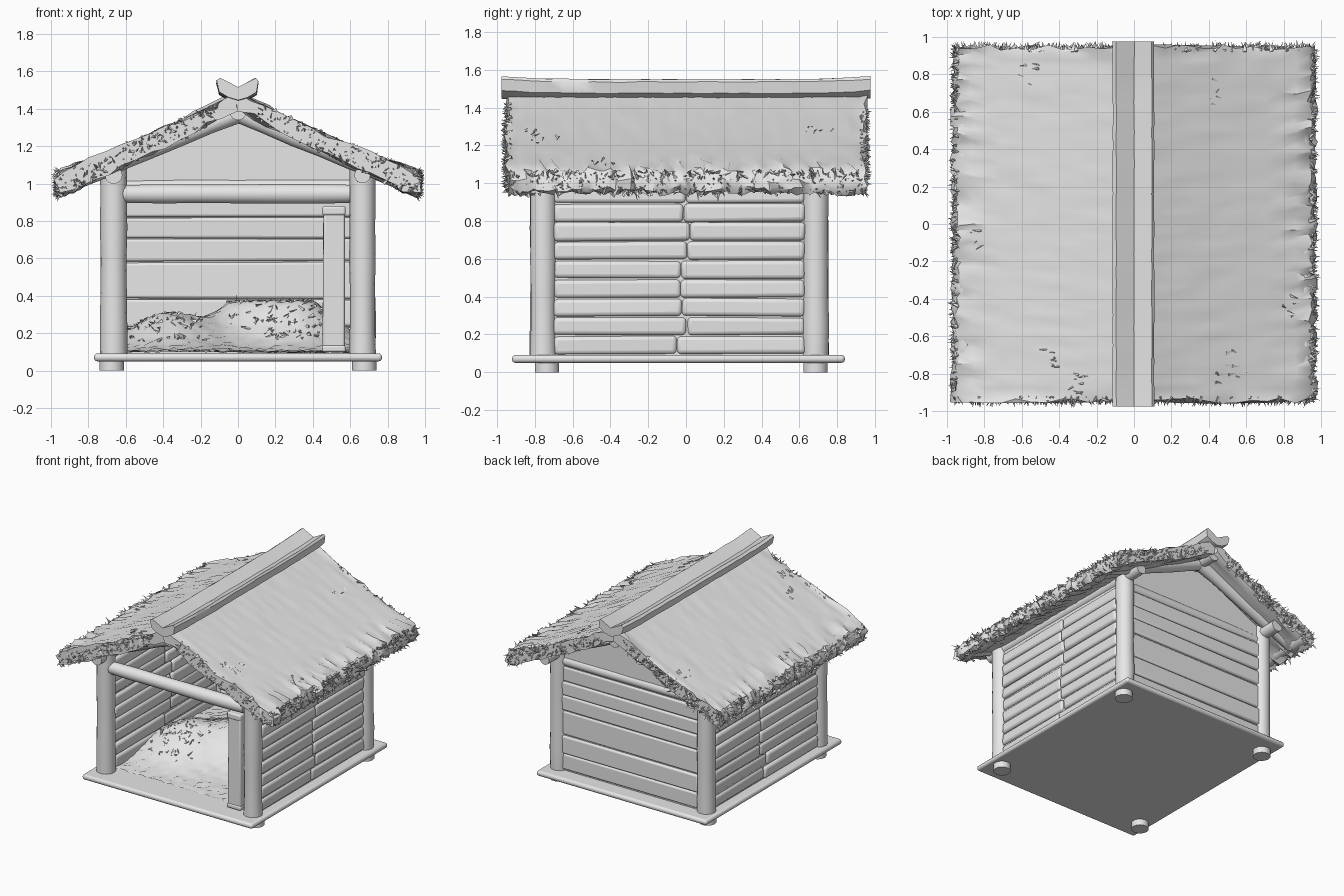
import bpy, bmesh, math, random
from mathutils import Vector

random.seed(4)
cube = bpy.data.objects.get("Cube")
if cube:
    bpy.data.objects.remove(cube)

GREY = (0.8, 0.8, 0.8, 1)
mat = bpy.data.materials.new("plain grey")
mat.use_nodes = True
mat.diffuse_color = GREY
mat.node_tree.nodes["Principled BSDF"].inputs["Base Color"].default_value = GREY


def rnd(a):
    return random.uniform(-a, a)


def finish(bm, name, bevel=0, angle=40):
    bmesh.ops.recalc_face_normals(bm, faces=bm.faces)
    mesh = bpy.data.meshes.new(name)
    bm.to_mesh(mesh)
    bm.free()
    ob = bpy.data.objects.new(name, mesh)
    bpy.context.collection.objects.link(ob)
    mesh.materials.append(mat)
    if bevel:
        mod = ob.modifiers.new("soft edges", "BEVEL")
        mod.width, mod.segments = bevel, 3
    bpy.ops.object.select_all(action="DESELECT")
    ob.select_set(True)
    bpy.context.view_layer.objects.active = ob
    bpy.ops.object.shade_smooth_by_angle(angle=math.radians(angle))
    return ob


def box(name, lo, hi, bevel=0.015, wobble=0):
    bm = bmesh.new()
    bmesh.ops.create_cube(bm, size=1)
    for v in bm.verts:
        v.co = [(l + h) / 2 + c * (h - l) + rnd(wobble) for l, h, c in zip(lo, hi, v.co)]
    return finish(bm, name, bevel)


def log(name, a, b, r, wobble=0.004, rings=7, sides=14):
    """Slightly uneven round timber from a to b."""
    a, b = Vector(a), Vector(b)
    turn = (b - a).to_track_quat("Z", "Y")
    bm = bmesh.new()
    loops = []
    for i in range(rings):
        c = a.lerp(b, i / (rings - 1))
        rr = r + rnd(wobble)
        loops.append([bm.verts.new(c + turn @ Vector((rr * math.cos(t), rr * math.sin(t), 0)))
                      for t in (math.tau * k / sides for k in range(sides))])
    for p, q in zip(loops, loops[1:]):
        for k in range(sides):
            n = (k + 1) % sides
            bm.faces.new((p[k], p[n], q[n], q[k]))
    bm.faces.new(loops[0])
    bm.faces.new(loops[-1])
    return finish(bm, name)


def prism(name, outline, y0, y1, bevel=0.01, steps=1, jitter=None):
    """Extrude an x-z outline along y."""
    bm = bmesh.new()
    loops = []
    for i in range(steps + 1):
        t = i / steps
        ring = []
        for x, z in outline:
            p = Vector((x, y0 + (y1 - y0) * t, z))
            ring.append(bm.verts.new(jitter(p, t) if jitter else p))
        loops.append(ring)
    n = len(outline)
    for p, q in zip(loops, loops[1:]):
        for k in range(n):
            bm.faces.new((p[k], p[(k + 1) % n], q[(k + 1) % n], q[k]))
    bm.faces.new(loops[0])
    bm.faces.new(loops[-1])
    return finish(bm, name, bevel)


def tufts(name, spots, length, width):
    """Thin straw spikes at (position, direction) pairs."""
    bm = bmesh.new()
    for p, d in spots:
        d = (d + Vector((rnd(.6), rnd(.6), rnd(.6)))).normalized()
        side = d.orthogonal().normalized()
        up = d.cross(side)
        w = width * random.uniform(.6, 1.3)
        root = [bm.verts.new(p - d * .02 + w * (side * math.cos(t) + up * math.sin(t)))
                for t in (0, 2.1, 4.2)]
        tip = bm.verts.new(p + d * length * random.uniform(.4, 1.1))
        for k in range(3):
            bm.faces.new((root[k], root[(k + 1) % 3], tip))
        bm.faces.new(root)
    return finish(bm, name, angle=30)


# Floor slab and feet
box("floor_slab", (-.77, -.92, .05), (.77, .84, .092), .018)
for sx in (-1, 1):
    for y in (-.735, .685):
        log("foot", (sx * .675, y, 0), (sx * .675, y, .06), .066, 0, 2)

# Corner posts
for sx in (-1, 1):
    for y in (-.755, .685):
        log("corner_post", (sx * .665, y, .085), (sx * .665, y, 1.1), .07)

# Side walls of stacked timbers, jointed near the middle
for sx in (-1, 1):
    box("side_wall", (sx * .665 - .025, -.74, .085), (sx * .665 + .025, .68, 1.08), .005)
    for row in range(9):
        z = .095 + row * .1
        joint = rnd(.05)
        for y0, y1 in ((-.7, joint), (joint, .63)):
            d = .036 + random.uniform(0, .012)
            box("side_timber", (sx * .665 - d, y0, z), (sx * .665 + d, y1, z + .096), .022, .004)

# Back wall with gable
gable = [(-.64, .085), (.64, .085), (.64, 1.08), (0, 1.39), (-.64, 1.08)]
prism("back_wall", gable, .66, .71, .004)
for z0, z1 in ((.1, .23), (.235, .38), (.385, .58), (.585, .705), (.71, .82), (.825, .94)):
    d = random.uniform(.004, .014)
    box("back_timber", (-.62, .65 - d, z0), (.62, .715 + d, z1), .014, .004)
log("back_tie_beam", (-.62, .68, .98), (.62, .68, .98), .042)

# Front tie beam and narrow door jamb
log("front_tie_beam", (-.62, -.755, .945), (.6, -.755, .945), .052)
box("door_jamb", (.455, -.78, .1), (.57, -.73, .87), .012, .005)
box("jamb_cap", (.45, -.79, .83), (.575, -.72, .88), .012)
box("jamb_foot", (.45, -.79, .1), (.575, -.72, .135), .01)

# Roof timbers
log("ridge_beam", (0, -.9, 1.385), (0, .93, 1.385), .048)
for sx in (-1, 1):
    log("wall_plate", (sx * .665, -.88, 1.045), (sx * .665, .88, 1.045), .045)
    for y in (-.83, .77):
        log("rafter", (0, y, 1.375), (sx * .9, y, 1.005), .05)


# Thatched roof
def roof_top(x):
    return 1.485 - .5 * abs(x) + .06 * x * x


def roof_under(x):
    return roof_top(x) - .085 - .04 * abs(x)


def ragged(p, t):
    edge = abs(p.x) > .86 or t < .03 or t > .97
    a = .016 if edge else .004
    return p + Vector((rnd(a), rnd(a), rnd(a)))


for sx, name in ((-1, "right_thatch"), (1, "left_thatch")):
    xs = [.94 * i / 12 for i in range(13)]
    top = [(sx * x, roof_top(x)) for x in xs]
    under = [(sx * x, roof_under(x)) for x in reversed(xs)]
    eave = [(sx * .97, roof_top(.97) - .045), (sx * .965, roof_under(.97) + .035)]
    prism(name, top + eave + under, -.945, .945, 0, 56, ragged)
    # Straw roll hanging under the eave
    log("eave_roll", (sx * .9, -.93, 1.01), (sx * .9, .93, 1.01), .055, .012, 50, 10)

# Straw fringe round the roof edges
spots = []
for sx in (-1, 1):
    for i in range(420):
        z = random.uniform(roof_under(.95), roof_top(.95))
        spots.append((Vector((sx * .955, rnd(.95), z)), Vector((sx * .6, 0, rnd(.6)))))
    for i in range(330):
        x = random.uniform(.1, .95)
        sy = random.choice((-1, 1))
        z = random.uniform(roof_under(x), roof_top(x))
        spots.append((Vector((sx * x, sy * .94, z)), Vector((0, sy * .8, rnd(.4)))))
tufts("straw_fringe", spots, .042, .011)

# Loose tufts on the slopes
loose = []
for cx, cy in ((.43, .7), (.55, -.75), (.85, -.45), (.45, -.85), (-.45, -.7),
               (-.3, -.85), (-.57, .79), (-.86, -.1)):
    for i in range(7):
        x, y = cx + rnd(.05), cy + rnd(.07)
        loose.append((Vector((x, y, roof_top(x))), Vector((math.copysign(1, x), 0, -.2))))
tufts("loose_straw", loose, .035, .008)

# Flared ridge cap, lifted a little at both ends
cap = [(-.115, 1.535), (-.095, 1.55), (0, 1.5), (.095, 1.55), (.108, 1.535),
       (.1, 1.475), (.05, 1.445), (0, 1.43), (-.05, 1.445), (-.1, 1.475)]
prism("ridge_cap", cap, -.975, .975, 0, 24,
      lambda p, t: p + Vector((rnd(.002), 0, .016 * abs(2 * t - 1) ** 6 + rnd(.002))))


# Heaped straw bedding
def heap(x, y):
    z = .1
    for cx, cy, h, w in ((-.38, -.1, .2, .2), (.12, .2, .25, .2), (.38, .1, .18, .2), (-.1, .5, .1, .3)):
        z += h * math.exp(-((x - cx) ** 2 + (y - cy) ** 2) / (2 * w * w))
    return min(z, .37)


bm = bmesh.new()
bmesh.ops.create_grid(bm, x_segments=44, y_segments=44, size=1)
for v in bm.verts:
    x, y = v.co.x * .63, v.co.y * .68 - .02
    v.co = (x, y, heap(x, y) + rnd(.007))
finish(bm, "straw_bedding", 0, 60)

spots = []
for i in range(260):
    cx, cy = random.choice(((-.38, -.2), (.15, .1), (.35, 0)))
    x, y = cx + rnd(.2), cy + rnd(.22)
    spots.append((Vector((x, y, heap(x, y))), Vector((rnd(1), rnd(1), .3))))
tufts("bedding_tufts", spots, .035, .009)
